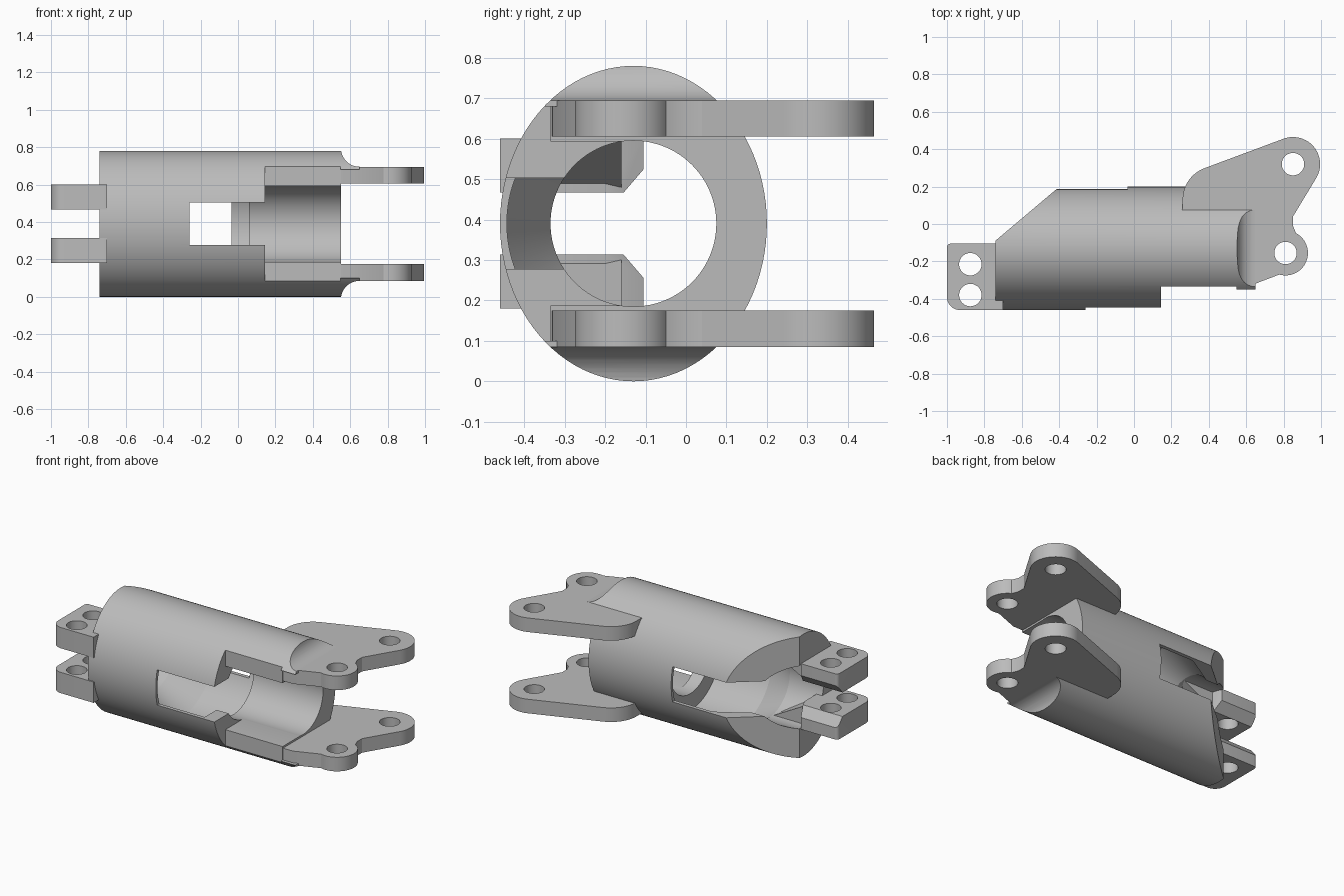
import bpy, bmesh
from math import cos, sin, pi, radians
from mathutils import Vector

cube = bpy.data.objects.get("Cube")
if cube:
    bpy.data.objects.remove(cube)

CY, CZ = -0.13, 0.39      # axis of the sleeve
BORE = 0.205

grey = bpy.data.materials.new("machined_grey")
grey.use_nodes = True
colour = (0.5, 0.5, 0.5, 1)
grey.diffuse_color = colour
grey.node_tree.nodes["Principled BSDF"].inputs["Base Color"].default_value = colour


def loft(name, rings):
    """Closed solid through rings with equal point counts."""
    bm = bmesh.new()
    vs = [[bm.verts.new(p) for p in ring] for ring in rings]
    n = len(vs[0])
    for a, b in zip(vs, vs[1:]):
        for i in range(n):
            j = (i + 1) % n
            bm.faces.new((a[i], a[j], b[j], b[i]))
    bm.faces.new(vs[0][::-1])
    bm.faces.new(vs[-1])
    bmesh.ops.recalc_face_normals(bm, faces=bm.faces)
    mesh = bpy.data.meshes.new(name)
    bm.to_mesh(mesh)
    bm.free()
    mesh.materials.append(grey)
    obj = bpy.data.objects.new(name, mesh)
    bpy.context.collection.objects.link(obj)
    return obj


def prism(name, outline, axis, lo, hi):
    """Extrude a 2D outline along x, y or z."""
    place = {"x": lambda a, b, t: (t, a, b),
             "y": lambda a, b, t: (a, t, b),
             "z": lambda a, b, t: (a, b, t)}[axis]
    return loft(name, [[place(a, b, t) for a, b in outline] for t in (lo, hi)])


def box(name, x, y, z):
    return prism(name, [(x[0], y[0]), (x[1], y[0]), (x[1], y[1]), (x[0], y[1])], "z", *z)


def arc(cx, cy, r, start=0, end=360, n=48, ry=None):
    full = abs(end - start) == 360
    count = n if full else n + 1
    angles = [radians(start + (end - start) * i / n) for i in range(count)]
    return [(cx + r * cos(a), cy + (ry or r) * sin(a)) for a in angles]


def turned(name, stations):
    """Round solid on the sleeve axis from (x, radius) stations."""
    return loft(name, [[(x, y, z) for y, z in arc(CY, CZ, r, n=96)] for x, r in stations])


def cut(obj, *cutters):
    for c in cutters:
        mod = obj.modifiers.new("cut", "BOOLEAN")
        mod.operation = "DIFFERENCE"
        mod.solver = "EXACT"
        mod.object = c
        bpy.context.view_layer.objects.active = obj
        bpy.ops.object.modifier_apply(modifier=mod.name)
        bpy.data.objects.remove(c)


def finish(obj):
    bpy.ops.object.select_all(action="DESELECT")
    obj.select_set(True)
    bpy.context.view_layer.objects.active = obj
    bpy.ops.object.shade_smooth_by_angle(angle=radians(25))


def both(zs, upper):
    """Height range for the upper part or its lower mirror image."""
    return zs if upper else tuple(2 * CZ - z for z in reversed(zs))


# Sleeve: oval outside, round bore, wider chamber with a tapered left end
oval = arc(CY, CZ, 0.33, n=96, ry=0.39)
sleeve = prism("sleeve", oval, "x", -0.74, 0.55)
cut(sleeve,
    turned("bore", [(-0.9, BORE), (-0.5, BORE), (-0.3, 0.313), (0.06, 0.313),
                    (0.0601, BORE), (0.7, BORE)]),
    # front window, open fork side and flattened front
    box("window", (-0.26, 0.2), (-0.6, CY), (0.278, 0.503)),
    box("fork_gap", (0.145, 0.7), (-0.6, CY), (0.187, 0.593)),
    box("front_flat", (0.145, 0.7), (-0.6, -0.335), (-0.1, 0.9)),
    # rear slot and slanted rear corner
    box("rear_slot", (-0.9, -0.035), (CY, 0.4), (0.278, 0.503)),
    prism("slant", [(-0.86, -0.19), (-0.28, 0.3), (-0.86, 0.3)], "z", -0.1, 0.9))
finish(sleeve)

# Fillets blending the sleeve crown and belly into the lug plates
fillet = prism("crown_fillet", oval, "x", 0.549, 0.65)
cut(fillet,
    box("middle", (0.5, 0.7), (-0.6, 0.4), (0.1, 0.68)),
    prism("upper_round", arc(0.65, 0.795, 0.1), "y", -0.7, 0.5),
    prism("lower_round", arc(0.65, -0.015, 0.1), "y", -0.7, 0.5))
finish(fillet)

# Lug plate outline, with two rounded ears
lug = ([(0.15, -0.335), (0.62, -0.33)]
       + arc(0.81, -0.155, 0.12, -106, 62, 24)
       + [(0.85, -0.01), (0.85, 0.04)]
       + arc(0.85, 0.32, 0.145, -32, 109, 24)
       + arc(0.44, 0.13, 0.18, 110, 180, 14)
       + [(0.26, 0.08), (0.2, 0.0), (0.15, -0.1)])
# Tab outline with a rounded outer corner
tab = ([(-0.7, -0.46), (-0.7, -0.2), (-0.74, -0.105)]
       + arc(-0.98, -0.125, 0.02, 90, 180, 6)
       + arc(-0.93, -0.39, 0.07, 180, 270, 12))

for upper, side in ((True, "upper"), (False, "lower")):
    plate = prism(side + "_lug_plate", lug, "z", *both((0.605, 0.695), upper))
    cut(plate, *[prism("hole", arc(x, y, 0.06), "z", -0.2, 1)
                 for x, y in ((0.85, 0.32), (0.81, -0.155))])
    finish(plate)

    ear = prism(side + "_tab", tab, "z", *both((0.467, 0.6), upper))
    flip = (lambda z: z) if upper else (lambda z: 2 * CZ - z)
    chamfer = [(-0.16, flip(0.46)), (-0.1, flip(0.53)), (-0.1, flip(0.46))]
    cut(ear, prism("chamfer", chamfer, "x", -1.1, -0.6),
        *[prism("hole", arc(-0.875, y, 0.06), "z", -0.2, 1) for y in (-0.215, -0.38)])
    finish(ear)

    # Ramp carrying the tab into the bore
    ramp = [(-0.74, flip(0.467)), (-0.5, flip(0.598)), (-0.74, flip(0.598))]
    finish(prism(side + "_ramp", ramp, "y", -0.39, -0.16))
